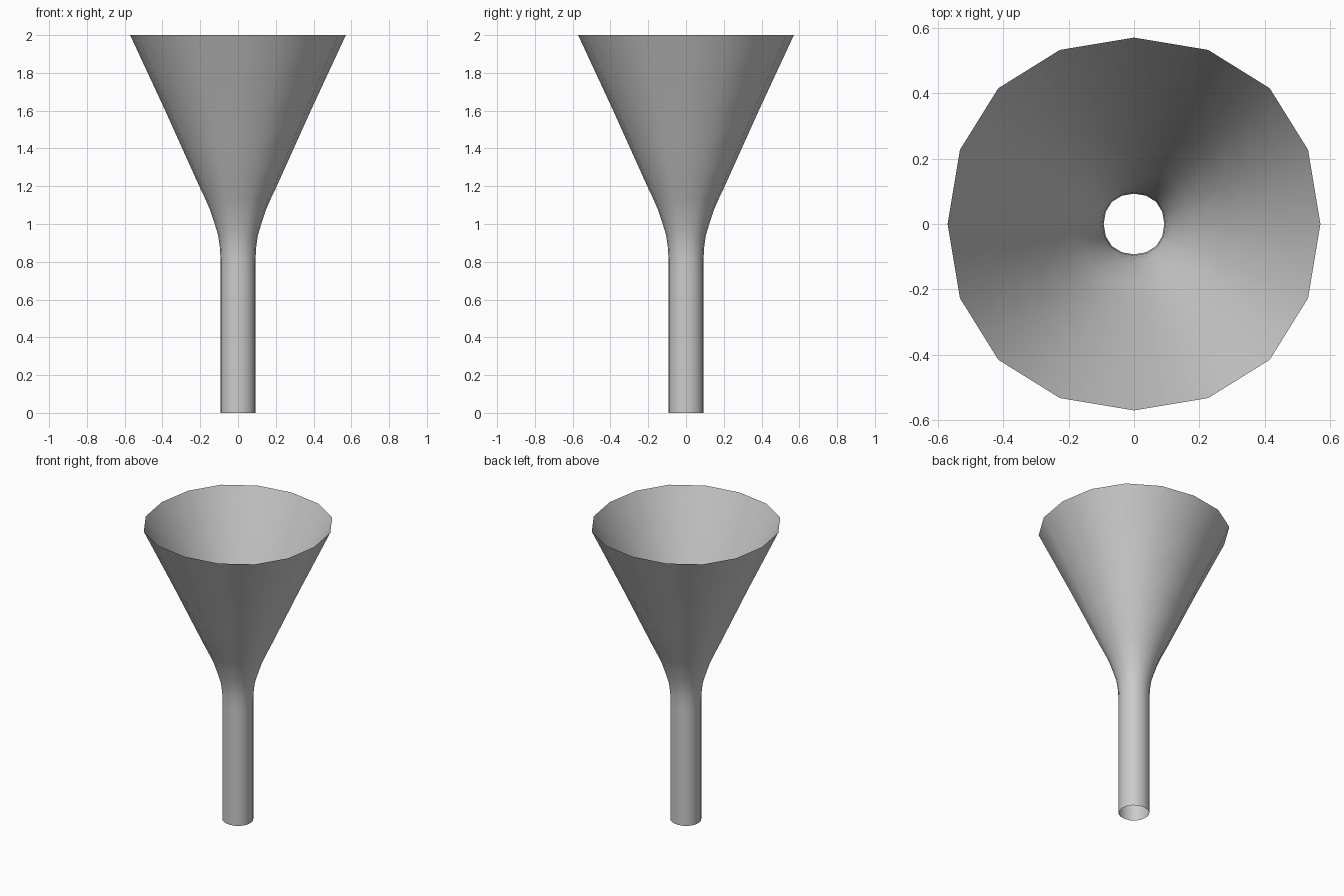
import bpy, bmesh, math

if "Cube" in bpy.data.objects:
    bpy.data.objects.remove(bpy.data.objects["Cube"])

# Profile from spout to rim: (radius, height)
PROFILE = [(0.093, 0), (0.093, 0.76), (0.093, 0.82), (0.0965, 0.88), (0.105, 0.94),
           (0.123, 1.0), (0.146, 1.07), (0.174, 1.135), (0.205, 1.2),
           (0.295, 1.4), (0.385, 1.6), (0.478, 1.8), (0.571, 2.0)]
SIDES = 16


def ring_point(radius, z, i):
    # Slightly squared circle: a little wider on the diagonals
    a = 2 * math.pi * i / SIDES
    r = radius * (1.015 - 0.015 * math.cos(4 * a))
    a += math.radians(0.6) * math.sin(4 * a)
    return (r * math.cos(a), r * math.sin(a), z)


# Open thin-walled funnel shell
bm = bmesh.new()
rings = [[bm.verts.new(ring_point(r, z, i)) for i in range(SIDES)] for r, z in PROFILE]
for low, high in zip(rings, rings[1:]):
    for i in range(SIDES):
        j = (i + 1) % SIDES
        face = bm.faces.new((low[i], low[j], high[j], high[i]))
        face.smooth = True

mesh = bpy.data.meshes.new("funnel")
bm.to_mesh(mesh)
bm.free()
funnel = bpy.data.objects.new("funnel", mesh)
bpy.context.collection.objects.link(funnel)
